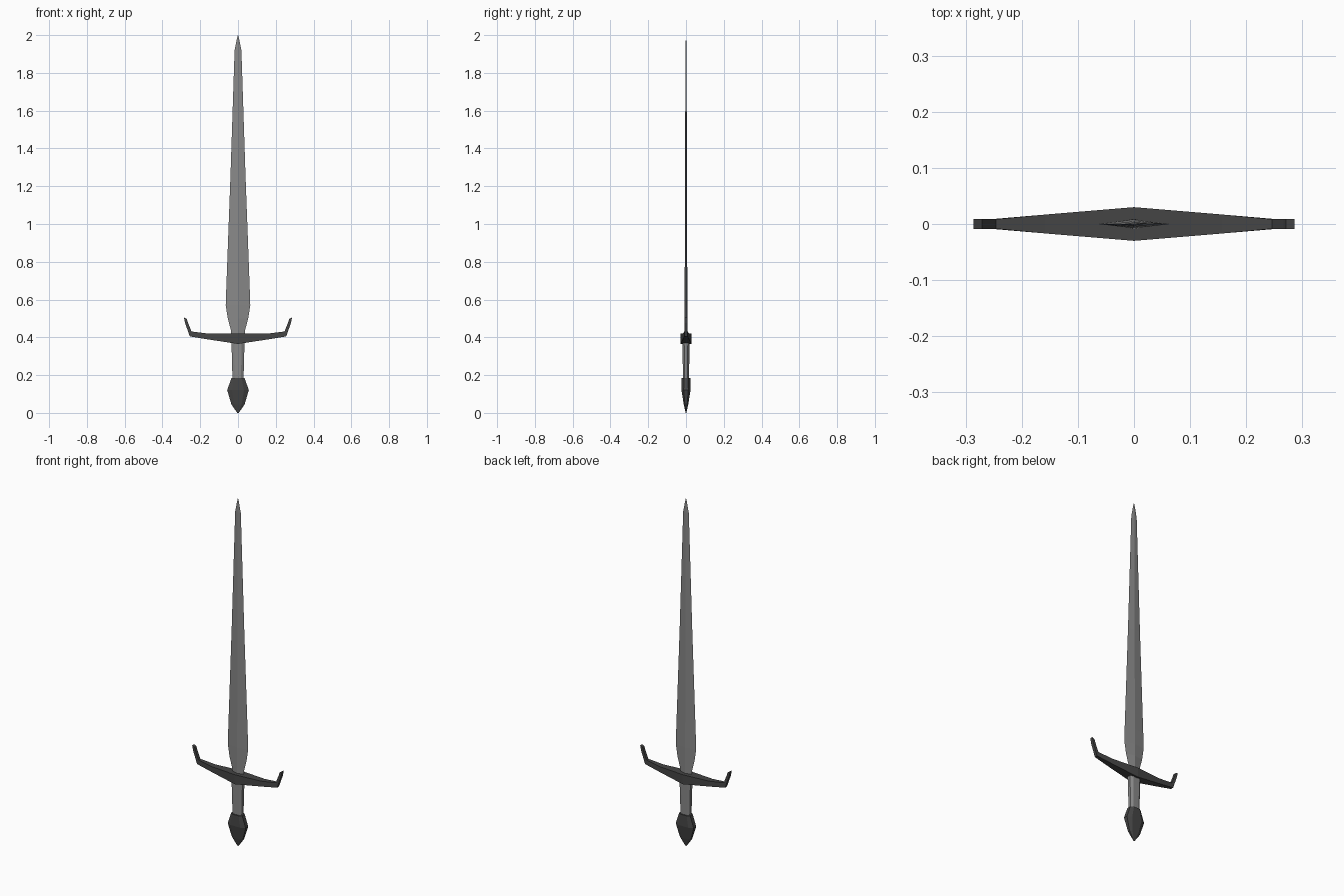
import bpy, bmesh

if "Cube" in bpy.data.objects:
    bpy.data.objects.remove(bpy.data.objects["Cube"])


def loft(name, rings):
    """Skin a list of equal-sized point rings and cap both ends."""
    bm = bmesh.new()
    loops = [[bm.verts.new(p) for p in ring] for ring in rings]
    n = len(loops[0])
    for a, b in zip(loops, loops[1:]):
        for i in range(n):
            j = (i + 1) % n
            bm.faces.new((a[i], a[j], b[j], b[i]))
    bm.faces.new(loops[0][::-1])
    bm.faces.new(loops[-1])
    bmesh.ops.remove_doubles(bm, verts=bm.verts, dist=0.0002)
    bmesh.ops.recalc_face_normals(bm, faces=bm.faces)
    mesh = bpy.data.meshes.new(name)
    bm.to_mesh(mesh)
    bm.free()
    ob = bpy.data.objects.new(name, mesh)
    bpy.context.collection.objects.link(ob)
    mat = bpy.data.materials.new(name)
    mat.diffuse_color = COLORS[name] + (1,)
    mat.use_nodes = True
    mat.node_tree.nodes["Principled BSDF"].inputs["Base Color"].default_value = mat.diffuse_color
    mesh.materials.append(mat)
    return ob


COLORS = {"blade": (0.25, 0.25, 0.25), "grip": (0.25, 0.25, 0.25),
          "pommel": (0.06, 0.06, 0.06), "crossguard": (0.06, 0.06, 0.06)}


def diamond(z, w, d):
    return [(w, 0, z), (0, d, z), (-w, 0, z), (0, -d, z)]


def octagon(z, w, d, flat=0.55):
    f, g = w * flat, d * 0.5
    return [(w, -g, z), (w, g, z), (f, d, z), (-f, d, z),
            (-w, g, z), (-w, -g, z), (-f, -d, z), (f, -d, z)]


# Leaf-shaped blade with a central ridge
loft("blade", [diamond(*s) for s in [
    (0.40, 0.034, 0.009), (0.44, 0.038, 0.009), (0.50, 0.054, 0.008),
    (0.57, 0.065, 0.0075), (0.66, 0.062, 0.007), (1.25, 0.040, 0.005),
    (1.92, 0.018, 0.003), (1.98, 0.006, 0.001), (2.00, 0.001, 0.0004)]])

# Tapered grip
loft("grip", [octagon(*s) for s in [(0.17, 0.029, 0.016), (0.39, 0.035, 0.019)]])

# Faceted, pointed pommel
loft("pommel", [octagon(*s) for s in [
    (0.00, 0.004, 0.002), (0.045, 0.035, 0.012),
    (0.12, 0.057, 0.024), (0.185, 0.035, 0.023)]])

# Crossguard: half profile (lower x, z, upper x, z, half depth), mirrored
half = [(0, 0.365, 0, 0.42, 0.03), (0.158, 0.389, 0.158, 0.42, 0.0168),
        (0.255, 0.405, 0.246, 0.431, 0.0085),
        (0.280, 0.475, 0.266, 0.480, 0.0085),
        (0.286, 0.505, 0.271, 0.497, 0.0085)]


def guard_ring(s, side):
    xl, zl, xu, zu, d = s
    return [(side * xl, -d, zl), (side * xl, d, zl),
            (side * xu, d, zu), (side * xu, -d, zu)]


loft("crossguard", [guard_ring(s, -1) for s in half[:0:-1]]
     + [guard_ring(s, 1) for s in half])
